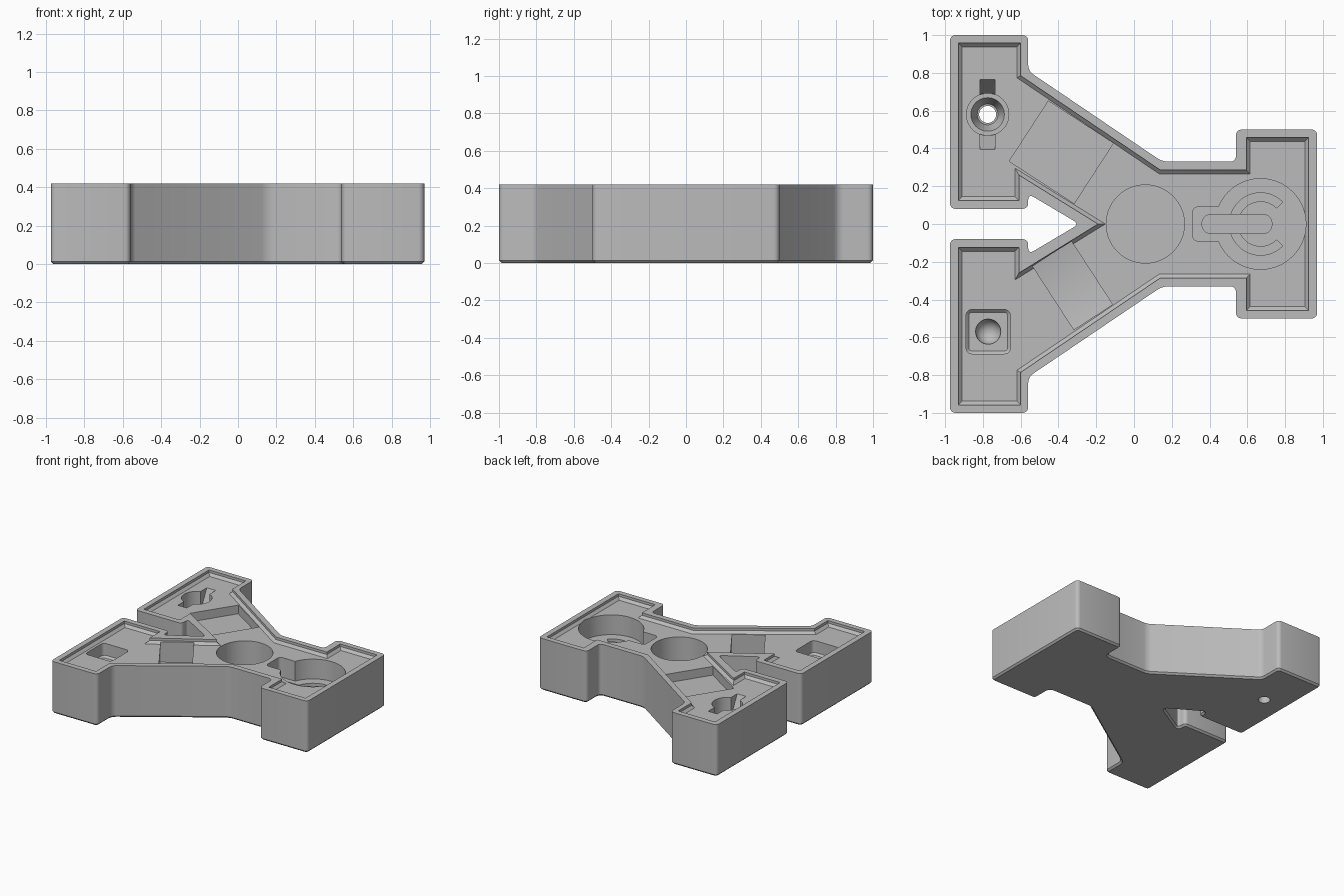
import bpy, bmesh, math
from mathutils import Matrix, Vector

if "Cube" in bpy.data.objects:
    bpy.data.objects.remove(bpy.data.objects["Cube"])

H = 0.42        # overall height
FLOOR = 0.38    # level of the recessed top panel
TOP = 0.5       # cutters end above the block

grey = bpy.data.materials.new("plain grey")
grey.diffuse_color = (0.5, 0.5, 0.5, 1)
grey.use_nodes = True
grey.node_tree.nodes["Principled BSDF"].inputs["Base Color"].default_value = grey.diffuse_color


def to_object(name, bm, matrix=None):
    if matrix is not None:
        bmesh.ops.transform(bm, matrix=matrix, verts=bm.verts)
    bmesh.ops.recalc_face_normals(bm, faces=bm.faces)
    me = bpy.data.meshes.new(name)
    bm.to_mesh(me)
    bm.free()
    me.materials.append(grey)
    ob = bpy.data.objects.new(name, me)
    bpy.context.collection.objects.link(ob)
    return ob


def prism(name, pts, z0, z1, radius=0, chamfer=0, matrix=None):
    """Extruded outline with rounded corners and a chamfered bottom edge."""
    bm = bmesh.new()
    bm.faces.new([bm.verts.new((x, y, z0)) for x, y in pts])
    if radius:
        bmesh.ops.bevel(bm, geom=bm.verts[:], offset=radius, segments=5,
                        profile=0.5, affect='VERTICES')
    ext = bmesh.ops.extrude_face_region(bm, geom=bm.faces[:])
    up = [g for g in ext['geom'] if isinstance(g, bmesh.types.BMVert)]
    bmesh.ops.translate(bm, verts=up, vec=(0, 0, z1 - z0))
    bmesh.ops.recalc_face_normals(bm, faces=bm.faces)
    if chamfer:
        low = [e for e in bm.edges if all(abs(v.co.z - z0) < 1e-5 for v in e.verts)]
        bmesh.ops.bevel(bm, geom=low, offset=chamfer, segments=1, affect='EDGES')
    return to_object(name, bm, matrix)


def cone(name, x, y, z0, z1, r0, r1, n=48):
    bm = bmesh.new()
    bmesh.ops.create_cone(bm, cap_ends=True, segments=n, radius1=r0, radius2=r1, depth=z1 - z0)
    return to_object(name, bm, Matrix.Translation((x, y, (z0 + z1) / 2)))


def rect(cx, cy, hx, hy):
    return [(cx - hx, cy - hy), (cx + hx, cy - hy), (cx + hx, cy + hy), (cx - hx, cy + hy)]


def mirrored(half):
    """Close an outline that is symmetric about the x axis."""
    return half + [(x, -y) for x, y in reversed(half) if y != 0]


def frame(a, w, origin):
    """Matrix: profile x along a, profile y upward, extrusion along w."""
    m = Matrix((Vector(a), Vector((0, 0, 1)), Vector(w))).transposed().to_4x4()
    return Matrix.Translation(origin) @ m


def cut(cutter):
    mod = body.modifiers.new("cut", 'BOOLEAN')
    mod.operation, mod.solver, mod.object = 'DIFFERENCE', 'EXACT', cutter
    bpy.context.view_layer.objects.active = body
    bpy.ops.object.modifier_apply(modifier=mod.name)
    bpy.data.objects.remove(cutter)


# Main block: Y-shaped outline with a notch between the left arms
outer = mirrored([(-0.29, 0), (-0.56, 0.16), (-0.56, 0.08), (-0.975, 0.08), (-0.975, 1),
                  (-0.56, 1), (-0.56, 0.81), (0.15, 0.33), (0.54, 0.33), (0.54, 0.5), (0.97, 0.5)])
body = prism("tray_block", outer, 0, H, radius=0.03, chamfer=0.014)

# Recessed panel with sloped edges
inner = mirrored([(-0.19, 0), (-0.61, 0.26), (-0.61, 0.125), (-0.93, 0.125), (-0.93, 0.957),
                  (-0.6, 0.957), (-0.6, 0.785), (0.14, 0.285), (0.595, 0.285), (0.595, 0.457), (0.925, 0.457)])
cut(prism("panel_cutter", inner, FLOOR, TOP, chamfer=0.02))

# Central round well
cut(cone("well_cutter", 0.06, 0, 0.15, TOP, 0.207, 0.207, 64))

# Right round pocket with side extension, finger slot and C-shaped groove
cut(cone("round_pocket_cutter", 0.67, 0, 0.22, TOP, 0.24, 0.24, 64))
cut(prism("extension_cutter", rect(0.41, 0, 0.1, 0.09), 0.22, TOP + 0.01, radius=0.03))
cut(prism("slot_cutter", rect(0.545, 0, 0.185, 0.05), 0.17, TOP + 0.02, radius=0.045))
angles = [math.radians(45 + 270 * i / 40) for i in range(41)]
ring = [(0.67 + r * math.cos(a), r * math.sin(a))
        for r, seq in ((0.165, angles), (0.12, angles[::-1])) for a in seq]
cut(prism("groove_cutter", ring, 0.18, 0.3))

# Upper-left socket: round pocket, tapered seat, through hole, two ramps
sx, sy = -0.775, 0.58
cut(cone("socket_cutter", sx, sy, 0.2, TOP, 0.112, 0.112))
cut(cone("seat_cutter", sx, sy, 0.1, 0.21, 0.055, 0.092))
cut(cone("through_hole_cutter", sx, sy, -0.1, 0.3, 0.045, 0.045))
ramp = [(0, 0.2), (0.095, 0.2), (0.185, FLOOR), (0.185, TOP), (0, TOP)]
for s in (1, -1):
    cut(prism("ramp_cutter", ramp, -0.04, 0.04, matrix=frame((0, s, 0), (1, 0, 0), (sx, sy, 0))))

# Lower-left square pocket with a round dimple
cut(prism("square_pocket_cutter", rect(-0.772, -0.57, 0.117, 0.117), 0.27, TOP, radius=0.03, chamfer=0.015))
bm = bmesh.new()
bmesh.ops.create_uvsphere(bm, u_segments=32, v_segments=16, radius=0.067)
cut(to_object("dimple_cutter", bm, Matrix.Translation((-0.772, -0.57, 0.272))))

# Shallow tilted pocket on the upper arm
turn = Matrix.Translation((-0.385, 0.38, 0)) @ Matrix.Rotation(math.radians(-33), 4, 'Z')
cut(prism("arm_pocket_cutter", rect(0, 0, 0.205, 0.19), 0.31, FLOOR + 0.015, matrix=turn))

# Tilted pocket with a shallow V floor on the lower arm
vee = [(-0.2, 0.23), (0, 0.2), (0.2, 0.23), (0.2, FLOOR + 0.015), (-0.2, FLOOR + 0.015)]
c, s = math.cos(math.radians(33)), math.sin(math.radians(33))
cut(prism("vee_pocket_cutter", vee, -0.122, 0.122,
          matrix=frame((s, -c, 0), (c, s, 0), (-0.325, -0.325, 0))))

# Smooth the rounded corners, keep hard edges
bpy.ops.object.select_all(action='DESELECT')
body.select_set(True)
bpy.context.view_layer.objects.active = body
bpy.ops.object.shade_smooth_by_angle(angle=math.radians(25))
